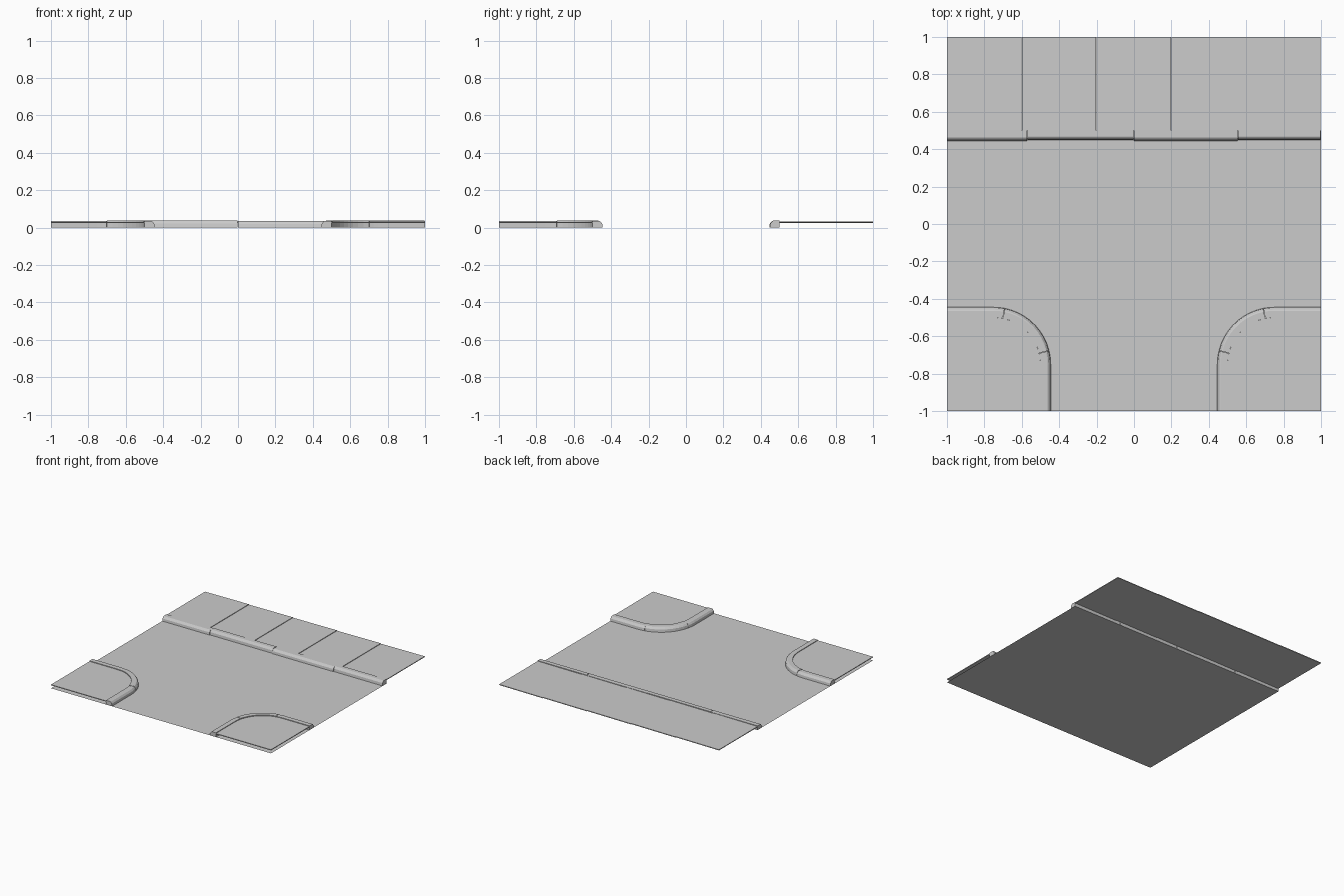
import bpy, bmesh
from math import sin, cos, pi, radians

cube = bpy.data.objects.get("Cube")
if cube:
    bpy.data.objects.remove(cube)

concrete = bpy.data.materials.new("light grey concrete")
GREY = (0.6, 0.6, 0.6, 1)
concrete.use_nodes = True
concrete.diffuse_color = GREY
concrete.node_tree.nodes["Principled BSDF"].inputs["Base Color"].default_value = GREY


def finish(name, bm):
    bmesh.ops.recalc_face_normals(bm, faces=bm.faces[:])
    mesh = bpy.data.meshes.new(name)
    bm.to_mesh(mesh)
    bm.free()
    mesh.materials.append(concrete)
    obj = bpy.data.objects.new(name, mesh)
    bpy.context.scene.collection.objects.link(obj)
    return obj


def sheet(name, points, z, thickness=0):
    """Flat outline, optionally thickened downwards."""
    bm = bmesh.new()
    face = bm.faces.new([bm.verts.new((x, y, z)) for x, y in points])
    if thickness:
        top = bmesh.ops.extrude_face_region(bm, geom=[face])["geom"]
        for v in top:
            if isinstance(v, bmesh.types.BMVert):
                v.co.z -= thickness
    else:
        face.normal_update()
        if face.normal.z < 0:
            face.normal_flip()
    if thickness:
        return finish(name, bm)
    mesh = bpy.data.meshes.new(name)
    bm.to_mesh(mesh)
    bm.free()
    mesh.materials.append(concrete)
    obj = bpy.data.objects.new(name, mesh)
    bpy.context.scene.collection.objects.link(obj)
    return obj


# Kerb section: distance out from the pavement edge, height
KERB = [(0, 0), (0.055, 0), (0.052, 0.02), (0.042, 0.033), (0.036, 0.035), (0, 0.035)]


def kerb(name, path, lift=0.0):
    """Sweep the kerb section along (x, y, outward x, outward y) stations."""
    bm = bmesh.new()
    rings = [[bm.verts.new((x + nx * d, y + ny * d, h + (lift if h else 0)))
              for d, h in KERB] for x, y, nx, ny in path]
    n = len(KERB)
    for a, b in zip(rings, rings[1:]):
        for i in range(n):
            bm.faces.new((a[i], a[(i + 1) % n], b[(i + 1) % n], b[i]))
    bm.faces.new(rings[0])
    bm.faces.new(rings[-1])
    return finish(name, bm)


# Road surface
sheet("road", [(-1, -1), (1, -1), (1, 0.5), (-1, 0.5)], 0)

# Back pavement slabs, each tipped very slightly
for i in range(5):
    x0 = -1 + 0.4 * i
    slab = sheet(f"pavement_slab_{i + 1}",
                 [(x0, 0.5), (x0 + 0.398, 0.5), (x0 + 0.398, 1), (x0, 1)], 0.03, 0.006)
    for v in slab.data.vertices:
        if v.co.x > x0 + 0.2:
            v.co.z += 0.003

# Back kerb stones, butted with small steps
joints = [-1, -0.57, 0, 0.555, 1]
for i, (a, b) in enumerate(zip(joints, joints[1:])):
    lift = 0.002 * (i % 2)
    out = (0, -1 + 0.08 * (i % 2))
    kerb(f"back_kerb_{i + 1}", [(a, 0.5, *out), (b - 0.002, 0.5, *out)], lift)

# Front corners: pavement and rounded kerb on both sides
R, C = 0.25, -0.75
for side, s in (("right", -1), ("left", 1)):
    def station(deg):
        c, n = cos(radians(deg)), sin(radians(deg))
        return (-s * (C + R * c), C + R * n, -s * c, n)

    arc = [station(90 * k / 12) for k in range(13)]
    outline = [(s, -1), (s * 0.5, -1)] + [p[:2] for p in arc] + [(s, -0.5)]
    sheet(f"{side}_corner_pavement", outline, 0.03, 0.006)
    along = [station(a) for a in (79, 84, 90)] + [(s, -0.5, 0, 1)]
    bend = [station(14 + 64.6 * k / 9) for k in range(10)]
    leg = [(s * 0.5, -1, -s, 0)] + [station(a) for a in (0, 6, 13.6)]
    kerb(f"{side}_side_kerb", along)
    kerb(f"{side}_bend_kerb", bend, 0.002)
    kerb(f"{side}_front_kerb", leg)
